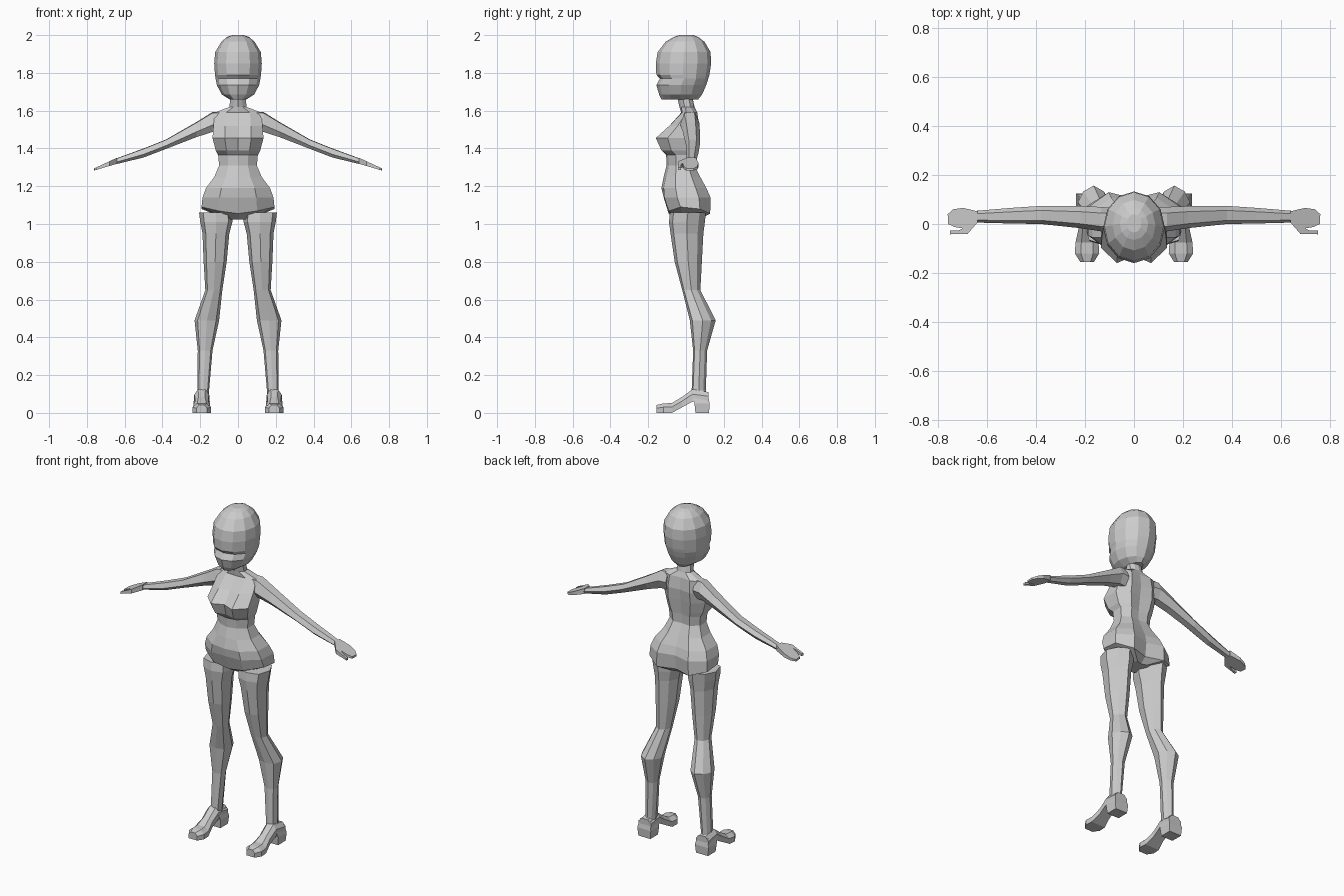
import bpy, bmesh, math

grey = bpy.data.materials.new("plain grey")
grey.diffuse_color = (0.6, 0.6, 0.6, 1)


def loft(name, rings, mirror=False):
    """Skin a list of equal-length point rings and cap both ends."""
    bm = bmesh.new()
    vs = [[bm.verts.new(p) for p in r] for r in rings]
    n = len(vs[0])
    for a, b in zip(vs, vs[1:]):
        for i in range(n):
            j = (i + 1) % n
            bm.faces.new((a[i], a[j], b[j], b[i]))
    bm.faces.new(vs[0][::-1])
    bm.faces.new(vs[-1])
    bmesh.ops.recalc_face_normals(bm, faces=bm.faces[:])
    me = bpy.data.meshes.new(name)
    bm.to_mesh(me)
    bm.free()
    me.materials.append(grey)
    ob = bpy.data.objects.new(name, me)
    bpy.context.collection.objects.link(ob)
    if mirror:
        ob.modifiers.new("mirror", 'MIRROR').use_mirror_merge = False
    return ob


# head: z, front y, back y, half width
def head_ring(z, yf, yb, hw):
    c, h = (yf + yb) / 2, (yb - yf) / 2
    ring = []
    for k in range(12):
        a = k * math.tau / 12
        ring.append((hw * math.sin(a), c - h * math.cos(a), z))
    return ring


loft("head", [head_ring(*r) for r in (
    (1.66, -.130, .065, .045), (1.685, -.142, .085, .085),
    (1.735, -.157, .107, .112), (1.77, -.138, .118, .119),
    (1.79, -.157, .124, .122), (1.85, -.160, .133, .126),
    (1.91, -.150, .130, .121), (1.965, -.108, .098, .088),
    (1.99, -.065, .065, .058), (2.0, -.035, .04, .03))])


# torso and neck: z, half width, front centre, front lobe, back lobe,
# back centre, lift of the side points
def torso_ring(z, hw, fc, fl, bl, bc, lift=0):
    s1, s2 = fl + (bl - fl) * .28, fl + (bl - fl) * .75
    half = [(.52 * hw, fl, z + lift * .4), (hw, s1, z + lift),
            (hw, s2, z + lift * .7), (.55 * hw, bl, z)]
    return ([(0, fc, z)] + half + [(0, bc, z)]
            + [(-x, y, h) for x, y, h in half[::-1]])


loft("torso", [torso_ring(*r) for r in (
    (1.025, .06, -.04, -.04, .07, .06),
    (1.055, .193, -.092, -.09, .128, .095, .035),
    (1.14, .188, -.118, -.115, .13, .105),
    (1.19, .17, -.13, -.118, .108, .095),
    (1.25, .125, -.118, -.106, .075, .068),
    (1.31, .100, -.103, -.09, .045, .04),
    (1.365, .105, -.105, -.095, .05, .04),
    (1.39, .118, -.115, -.13, .055, .043),
    (1.455, .135, -.130, -.16, .065, .052),
    (1.52, .130, -.075, -.088, .07, .06),
    (1.59, .122, -.025, -.02, .06, .052),
    (1.62, .045, -.035, -.025, .04, .045),
    (1.69, .040, -.05, -.04, .025, .03))])


# legs: z, centre x, half width, front y, back y
def leg_ring(z, cx, hw, yf, yb):
    c, h = (yf + yb) / 2, (yb - yf) / 2
    return [(cx + hw * u, c + h * v, z) for u, v in (
        (0, -1), (.75, -.8), (1, 0), (.65, .65),
        (0, 1), (-.65, .65), (-1, 0), (-.75, -.8))]


loft("legs", [leg_ring(*r) for r in (
    (1.06, .118, .088, -.085, .105), (1.01, .115, .085, -.09, .10),
    (.95, .117, .071, -.082, .092), (.80, .121, .061, -.06, .084),
    (.65, .128, .045, -.02, .076), (.49, .165, .065, .02, .157),
    (.33, .174, .039, .038, .112), (.12, .184, .031, .03, .105),
    (.08, .19, .034, .03, .115))], True)


# feet: y, half width, bottom z, top z
def foot_ring(y, hw, zb, zt):
    return [(.192 + hw * u, y, zb + (zt - zb) * v) for u, v in (
        (-1, 0), (1, 0), (1, .6), (.5, 1), (-.5, 1), (-1, .6))]


loft("feet", [foot_ring(*r) for r in (
    (.12, .042, .055, .11), (.035, .038, .06, .125), (-.02, .035, .03, .085),
    (-.075, .047, 0, .052), (-.12, .05, 0, .05), (-.155, .028, 0, .042))],
    True)

# heels
loft("heels", [[(.192 + u * w, y0 if v < 0 else y1, z)
                for u, v in ((-1, -1), (1, -1), (1, 1), (-1, 1))]
               for z, w, y0, y1 in ((0, .04, .05, .122),
                                    (.05, .045, .045, .125),
                                    (.10, .034, .03, .115))], True)


# arms: x, centre z, half height, centre y, half depth
def arm_ring(x, zc, hz, yc, hy):
    return [(x, yc + hy * u, zc + hz * v) for u, v in (
        (-1, -.3), (-.5, -1), (.5, -1), (1, 0), (.5, 1), (-.6, .9))]


loft("arms", [arm_ring(*r) for r in (
    (.09, 1.54, .055, .02, .045), (.135, 1.54, .053, .02, .05),
    (.22, 1.50, .040, .028, .045), (.38, 1.423, .025, .037, .037),
    (.50, 1.376, .024, .034, .032), (.645, 1.332, .015, .03, .024))], True)

# hands with a separate thumb, tilted down along the arm
outline = ((.64, .052), (.70, .066), (.74, .06), (.762, .04), (.76, .0),
           (.735, -.012), (.70, -.018), (.718, -.027), (.752, -.027),
           (.752, -.042), (.68, -.04), (.64, .006))


def hand_ring(side):
    return [(x, y, 1.335 - (x - .64) * .38
             + side * (.016 - (x - .64) * .085)) for x, y in outline]


loft("hands", [hand_ring(-1), hand_ring(1)], True)
